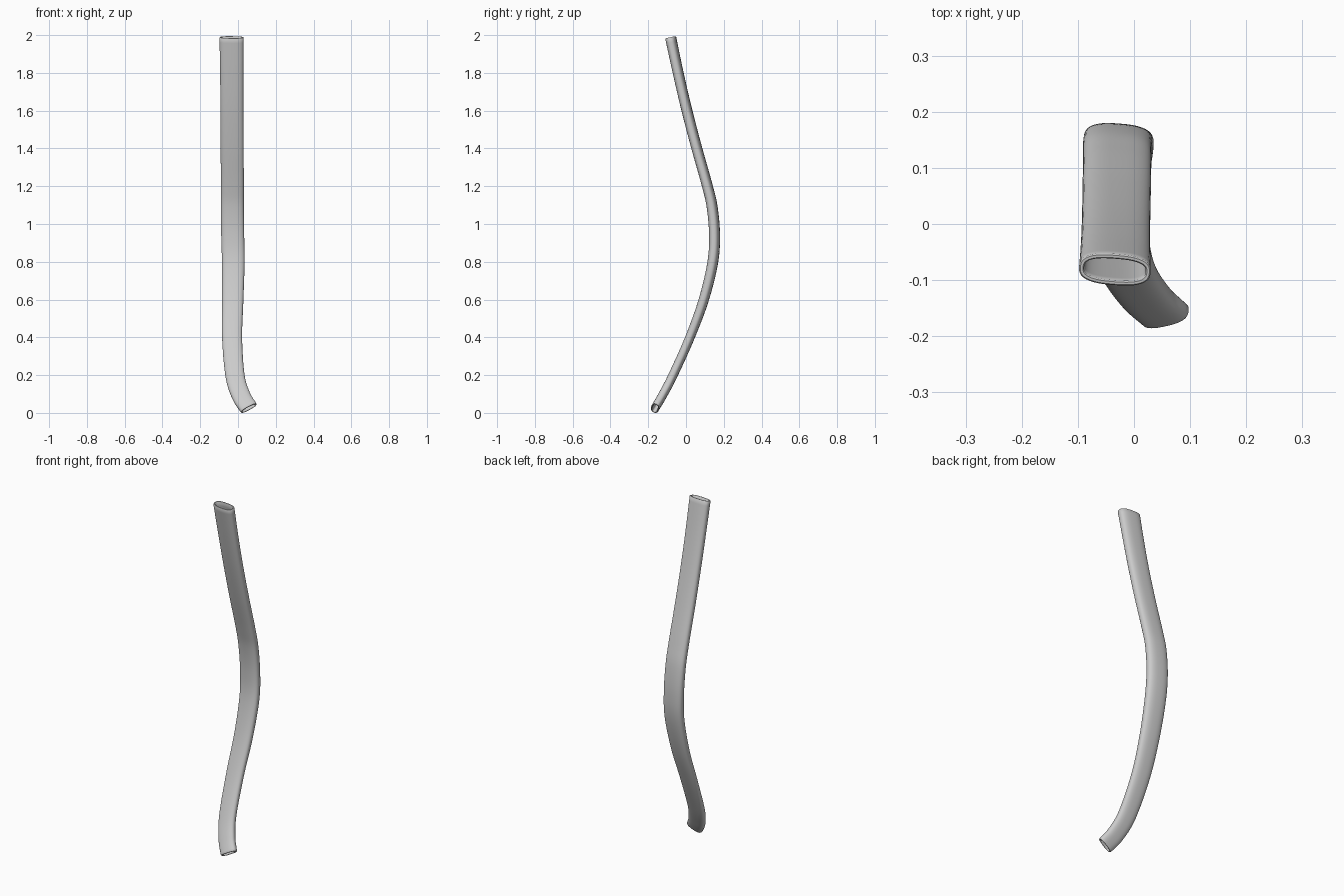
import bpy, bmesh, math
from mathutils import Vector

if "Cube" in bpy.data.objects:
    bpy.data.objects.remove(bpy.data.objects["Cube"])

# centre line: x, y, z, full width, full thickness (bottom to top)
PATH = [
    (0.056, -0.163, 0.034, 0.095, 0.045),
    (0.018, -0.127, 0.095, 0.098, 0.046),
    (-0.015, -0.072, 0.20, 0.101, 0.047),
    (-0.031, 0.018, 0.40, 0.106, 0.048),
    (-0.028, 0.092, 0.60, 0.113, 0.052),
    (-0.025, 0.141, 0.80, 0.120, 0.055),
    (-0.028, 0.151, 0.95, 0.122, 0.056),
    (-0.030, 0.138, 1.10, 0.122, 0.056),
    (-0.030, 0.110, 1.22, 0.122, 0.055),
    (-0.031, 0.054, 1.42, 0.122, 0.055),
    (-0.032, 0.002, 1.62, 0.122, 0.055),
    (-0.033, -0.042, 1.81, 0.124, 0.055),
    (-0.034, -0.081, 1.993, 0.128, 0.057),
]
SIDES, STEPS, WALL = 40, 8, 0.009


def spline(points, steps):
    """Catmull-Rom samples through points."""
    p = [Vector(q) for q in points]
    p = [2 * p[0] - p[1]] + p + [2 * p[-1] - p[-2]]
    out = []
    for i in range(1, len(p) - 2):
        a, b, c, d = p[i - 1:i + 3]
        for s in range(steps):
            t = s / steps
            out.append(0.5 * (2 * b + (c - a) * t + (2 * a - 5 * b + 4 * c - d) * t ** 2
                              + (3 * b - a - 3 * c + d) * t ** 3))
    return out + [p[-2]]


samples = spline(PATH, STEPS)
centres = [Vector(s[:3]) for s in samples]
bm = bmesh.new()


def ring(i, inset, pull=0.0):
    """Rounded flat section at sample i, shrunk by inset, shifted along the path."""
    t = (centres[min(i + 1, len(centres) - 1)] - centres[max(i - 1, 0)]).normalized()
    across = Vector((1, -0.08, 0))
    across = (across - across.dot(t) * t).normalized()
    depth = t.cross(across)
    a, b = samples[i][3] / 2 - inset, samples[i][4] / 2 - inset
    verts = []
    for k in range(SIDES):
        ang = 2 * math.pi * k / SIDES
        c, s = math.cos(ang), math.sin(ang)
        u = a * math.copysign(abs(c) ** 0.75, c)
        v = b * math.copysign(abs(s) ** 0.75, s)
        verts.append(bm.verts.new(centres[i] + t * pull + across * u + depth * v))
    return verts


# outer wall, rounded top lip, inner wall, rounded bottom lip
last = len(centres) - 1
rings = [ring(i, 0) for i in range(last + 1)]
rings += [ring(last, WALL * 0.25, 0.003), ring(last, WALL * 0.75, 0.003)]
rings += [ring(i, WALL) for i in range(last, -1, -1)]
rings += [ring(0, WALL * 0.75, -0.003), ring(0, WALL * 0.25, -0.003)]
for r, q in zip(rings, rings[1:] + rings[:1]):
    for k in range(SIDES):
        n = (k + 1) % SIDES
        bm.faces.new((r[k], r[n], q[n], q[k]))
bmesh.ops.recalc_face_normals(bm, faces=bm.faces)

# stand on the floor
low = min(v.co.z for v in bm.verts)
bmesh.ops.translate(bm, vec=(0, 0, -low), verts=bm.verts)

mesh = bpy.data.meshes.new("bent_flat_tube")
bm.to_mesh(mesh)
bm.free()
tube = bpy.data.objects.new("bent_flat_tube", mesh)
bpy.context.collection.objects.link(tube)
bpy.context.view_layer.objects.active = tube
tube.select_set(True)
bpy.ops.object.shade_smooth_by_angle(angle=math.radians(50))
